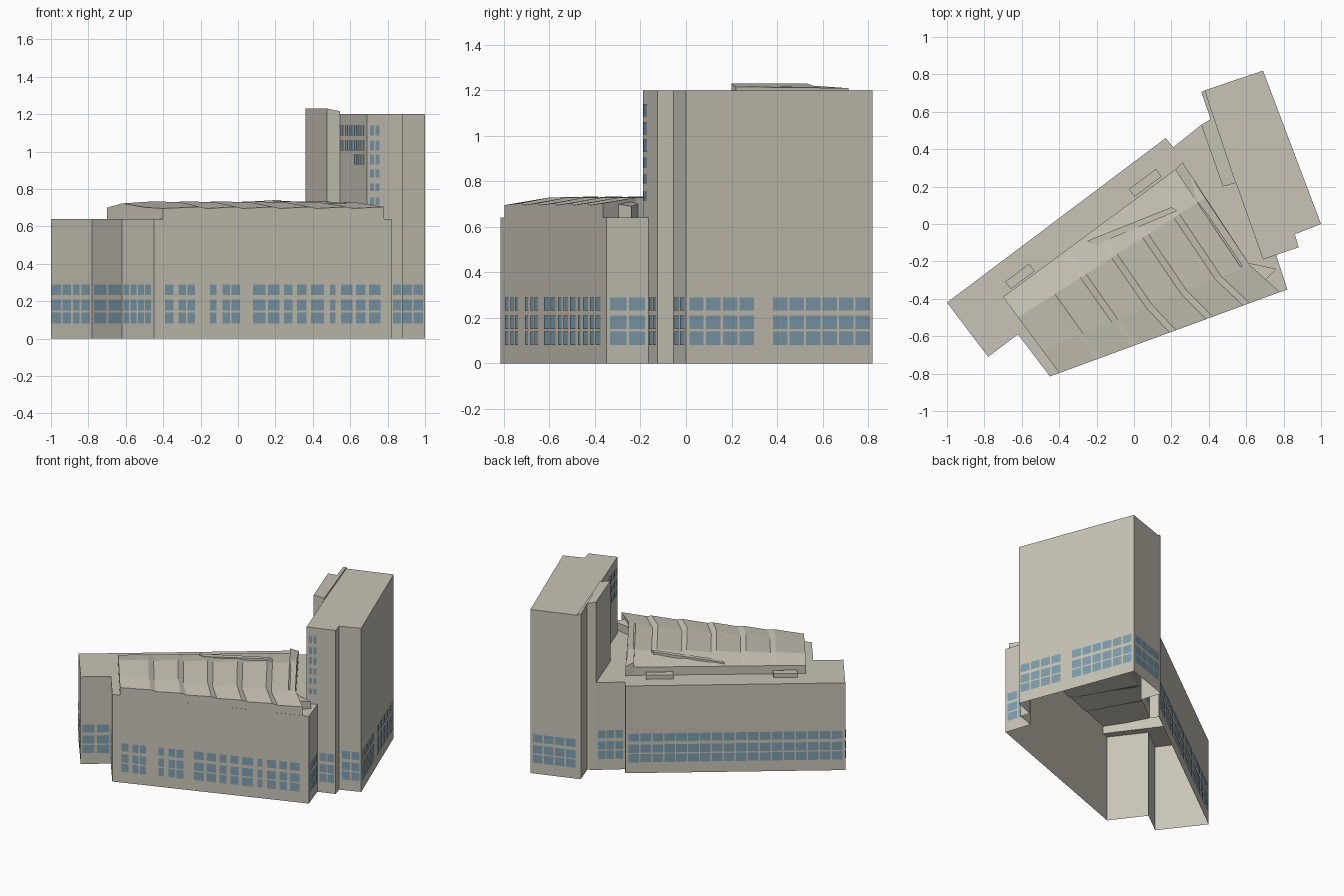
import bpy, math
from mathutils import Vector

if "Cube" in bpy.data.objects:
    bpy.data.objects.remove(bpy.data.objects["Cube"])

def material(name, rgb):
    m = bpy.data.materials.new(name)
    m.diffuse_color = (*rgb, 1)
    m.use_nodes = True
    m.node_tree.nodes["Principled BSDF"].inputs["Base Color"].default_value = m.diffuse_color
    return m

STONE = material("stone", (0.58, 0.55, 0.47))
GLASS = material("glass", (0.21, 0.34, 0.42))
ROOF = 0.64

def mesh(name, verts, faces, mat=STONE):
    me = bpy.data.meshes.new(name)
    me.from_pydata(verts, [], faces)
    me.materials.append(mat)
    ob = bpy.data.objects.new(name, me)
    bpy.context.collection.objects.link(ob)
    return ob

def shell(name, pts, bottoms, tops, cap=True):
    """Open-bottomed block; bottoms holds one base height per wall (None = no wall)."""
    n = len(pts)
    if not isinstance(tops, list):
        tops = [tops] * n
    verts = [(x, y, z) for (x, y), z in zip(pts, tops)]
    faces = [tuple(range(n))] if cap else []
    for i, b in enumerate(bottoms):
        if b is None:
            continue
        j, k = (i + 1) % n, len(verts)
        verts += [(*pts[i], b), (*pts[j], b)]
        faces.append((k, k + 1, j, i))
    return mesh(name, verts, faces)

ROWS = [(0.08, 0.14), (0.15, 0.21), (0.232, 0.29)]

def windows(name, p, q, cols, rows=ROWS):
    """Panes on wall p->q; cols are fractions along the wall."""
    p, q = Vector(p), Vector(q)
    d = q - p
    out = Vector((d.y, -d.x)).normalized() * 0.003
    verts, faces = [], []
    for a, b in cols:
        for lo, hi in rows:
            k = len(verts)
            s, e = p + d * a + out, p + d * b + out
            verts += [(*s, lo), (*e, lo), (*e, hi), (*s, hi)]
            faces.append((k, k + 1, k + 2, k + 3))
    mesh(name, verts, faces, GLASS)

def even(n, lo=0.02, hi=0.98, fill=0.86):
    w = (hi - lo) / n
    return [(lo + i * w + w * (1 - fill) / 2, lo + (i + 1) * w - w * (1 - fill) / 2) for i in range(n)]

def spans(vals, lo, hi):
    return [((a - lo) / (hi - lo), (b - lo) / (hi - lo)) for a, b in vals]

# Low walls around the hall and rear wing
west = [(-1, -.42), (-.78, -.71), (-.62, -.59), (-.45, -.815), (.82, -.35), (.76, -.165)]
north = [(.36, .53), (.21, .41), (.17, .46), (-1, -.42)]
shell("hall_walls", west, [0] * 5 + [None], ROOF, cap=False)
shell("rear_wing_walls", north, [0] * 3 + [None], ROOF, cap=False)

# Flat roof of the rear wing, wrapping around the hall
flat = [(-1, -.42), (-.78, -.71), (-.62, -.59), (-.45, -.815), (-.40, -.797), (-.70, -.39),
        (.26, .32), (.62, -.22), (.78, -.364), (.82, -.35), (.76, -.165), (.69, -.19),
        (.545, .22), (.475, .20), (.36, .53), (.21, .41), (.17, .46)]
shell("flat_roof", flat, [], ROOF)

# Tower
tower = [(.69, -.19), (.76, -.165), (.88, -.125), (.86, -.055), (1, 0), (.69, .82), (.38, .715), (.545, .22)]
shell("tower", tower, [ROOF, 0, 0, 0, 0, 0, ROOF, ROOF], 1.2)
# Slightly taller service strip on the tower's inner side
strip = [(.38, .715), (.36, .705), (.41, .56), (.36, .53), (.475, .20), (.545, .22)]
shell("service_strip", strip, [0, 0, 0, ROOF, ROOF, 1.2], [1.21, 1.21, 1.22, 1.23, 1.23, 1.215])

# Folded hall roof: sawtooth pleats between the west and east edges
W = [(-.40, -.797), (-.49, -.675), (-.62, -.50), (-.70, -.39)]
E = [(.78, -.364), (.62, -.22), (.38, .14), (.26, .32)]
base = [.70, .715, .728, .70]
tooth = [.006, .02, .008, 0]
us = []
for i in range(6):
    us += [(i / 6 + (.03 if i else 0), -1), ((i + 1) / 6, 1)]
n = len(us)
verts, faces = [], []
for r in range(4):
    for u, s in us:
        p = Vector(W[r]).lerp(Vector(E[r]), u)
        verts.append((p.x, p.y, base[r] + tooth[r] * s * .7))
faces = [(r * n + i, r * n + i + 1, (r + 1) * n + i + 1, (r + 1) * n + i)
         for r in range(3) for i in range(n - 1)]
# skirt closing the pleated roof down to the flat roof
rim = (list(range(n)) + [r * n + n - 1 for r in range(1, 4)]
       + [3 * n + i for i in range(n - 2, -1, -1)] + [2 * n, n])
k = len(verts)
verts += [(verts[i][0], verts[i][1], ROOF) for i in rim]
m = len(rim)
faces += [(k + i, k + (i + 1) % m, rim[(i + 1) % m], rim[i]) for i in range(m)]
mesh("pleated_roof", verts, faces)

# Sloping parapet beside the tower and raised fin on the hall roof
shell("east_parapet", [(.22, .29), (.57, -.23), (.62, -.22), (.26, .33)],
      [.69, .69, ROOF, ROOF], [.735, .73, .70, .71])
shell("roof_fin", [(-.25, -.09), (-.20, -.11), (.23, .07), (.20, .09)], [.70] * 4, [.715, .715, .742, .74])
shell("end_block", [(.58, -.24), (.70, -.30), (.76, -.24), (.62, -.21)], [ROOF] * 4, [.72, .70, .69, .70])

# Small open curbs on the rear wing roof
def curb(name, x, y, length, width):
    a = math.atan2(.88, 1.17)
    u, v = Vector((math.cos(a), math.sin(a))), Vector((-math.sin(a), math.cos(a)))
    c = Vector((x, y))
    pts = [tuple(c + u * i * length / 2 + v * j * width / 2) for i, j in ((-1, -1), (1, -1), (1, 1), (-1, 1))]
    shell(name, pts, [ROOF] * 4, .67)

curb("roof_curb_west", -.61, -.28, .16, .05)
curb("roof_curb_east", .06, .22, .18, .05)

# Windows of the low walls
windows("wing_end_windows", west[0], west[1],
        spans([(-.995, -.945), (-.935, -.89), (-.88, -.845), (-.835, -.79)], -1, -.78))
windows("wing_front_windows", west[1], west[2], even(2))
windows("hall_side_windows", west[2], west[3], even(4, .03, .95, .8))
windows("hall_front_windows", west[3], west[4], spans(
    [(-.39, -.345), (-.32, -.28), (-.27, -.23), (-.15, -.115), (-.085, -.045), (-.035, .01),
     (.08, .145), (.16, .22), (.245, .29), (.315, .365), (.39, .46), (.49, .52),
     (.55, .61), (.63, .68), (.70, .76)], -.45, .82))
windows("link_windows", west[4], west[5], even(2, .05, .95))
windows("annex_windows", north[0], north[1], even(3, .05, .95))
windows("rear_windows", north[2], north[3], even(18, .01, .99, .88))

# Windows of the tower
windows("tower_front_windows", (.76, -.165), (.88, -.125), even(2, .1, .95))
windows("tower_corner_windows", (.86, -.055), (1, 0), even(2, .1, .95))
windows("tower_east_windows", (1, 0), (.69, .82), even(4, .01, .37) + even(6, .46, .99))
windows("tower_rear_windows", (.69, .82), (.38, .715), even(4, .04, .98))
UP = [(.715, .755), (.79, .83), (.86, .905), (.93, .985), (1.005, 1.06), (1.085, 1.14)]
windows("tower_upper_front_windows", (.69, -.19), (.88, -.125), spans([(.705, .725), (.735, .755)], .69, .88), UP)
windows("tower_upper_inner_windows", (.545, .22), (.69, -.19), even(11, .02, .94, .75), UP[4:])
windows("tower_lower_inner_windows", (.545, .22), (.69, -.19), even(5, .52, .94, .75), UP[3:4])
